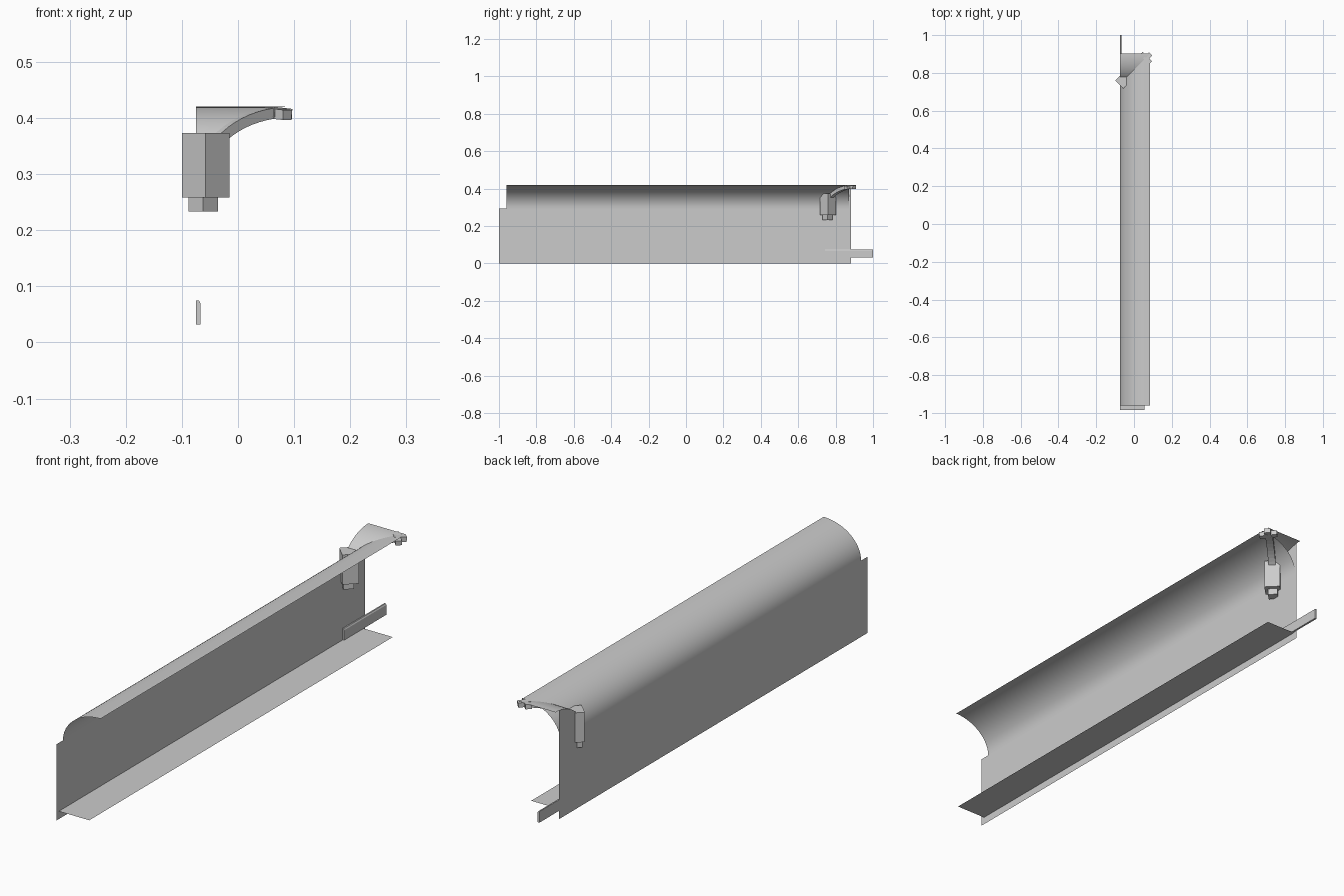
import bpy, math
from mathutils import Matrix, Vector

if "Cube" in bpy.data.objects:
    bpy.data.objects.remove(bpy.data.objects["Cube"])

XW, XE = -0.075, 0.085        # wall plane, free edge of the vault
Z0, Z1 = 0.294, 0.42          # springing line and crown
R = XE - XW
OFF = 0.8175                  # groin line: y = x + OFF
N = 20


def mesh(name, verts, faces, smooth=False):
    me = bpy.data.meshes.new(name)
    me.from_pydata([tuple(v) for v in verts], [], faces)
    me.update()
    ob = bpy.data.objects.new(name, me)
    bpy.context.collection.objects.link(ob)
    for p in me.polygons:
        p.use_smooth = smooth
    return ob


def box(name, size, loc, rot=0.0, tilt=0.0):
    m = (Matrix.Translation(loc) @ Matrix.Rotation(rot, 4, 'Z')
         @ Matrix.Rotation(tilt, 4, 'Y'))
    v = [m @ Vector((x * size[0] / 2, y * size[1] / 2, z * size[2] / 2))
         for x in (-1, 1) for y in (-1, 1) for z in (-1, 1)]
    f = [(0, 1, 3, 2), (4, 6, 7, 5), (0, 4, 5, 1),
         (2, 3, 7, 6), (0, 2, 6, 4), (1, 5, 7, 3)]
    return mesh(name, v, f)


def arc(t):
    """Point (x, z) on the quarter-round vault profile, t in 0..1."""
    a = t * math.pi / 2
    return XE - R * math.cos(a), Z0 + (Z1 - Z0) * math.sin(a)


def ribbon(name, left, right):
    n = len(left)
    return mesh(name, left + right,
                [(i, i + 1, n + i + 1, n + i) for i in range(n - 1)], True)


prof = [arc(i / N) for i in range(N + 1)]

# long quarter-round ceiling
ribbon("main_vault", [(x, -0.96, z) for x, z in prof],
       [(x, 0.872, z) for x, z in prof])

# short crossing vault, cut along the diagonal
ribbon("cross_vault", [(XW, x + OFF, z) for x, z in prof],
       [(x, x + OFF, z) for x, z in prof])

# side wall, rising under the crossing vault at its far end
mesh("wall", [(XW, -1, 0), (XW, 0.882, 0), (XW, 0.882, Z1 - 0.001)]
     + [(XW, x + OFF, z) for x, z in reversed(prof) if x + OFF < 0.88]
     + [(XW, -1, Z0)],
     [tuple(range(4 + sum(x + OFF < 0.88 for x, z in prof)))])

# floor strip
mesh("floor", [(XW, -0.985, 0.03), (0.055, -0.985, 0.03),
               (0.055, 0.865, 0.03), (XW, 0.865, 0.03)], [(0, 1, 2, 3)])

# skirting rail with a chamfered top edge
sec = [(XW, 0.032), (-0.067, 0.032), (-0.067, 0.07), (-0.07, 0.075), (XW, 0.075)]
k = len(sec)
mesh("skirting_rail", [(x, y, z) for y in (0.743, 1.0) for x, z in sec],
     [tuple(range(k)), tuple(range(2 * k - 1, k - 1, -1))]
     + [(i, k + i, k + (i + 1) % k, (i + 1) % k) for i in range(k)])

# corbel blocks, turned to the diagonal
Q = math.pi / 4
box("corbel", (0.06, 0.06, 0.115), (-0.0575, 0.76, 0.3155), Q)
box("corbel_foot", (0.037, 0.037, 0.025), (-0.062, 0.757, 0.2455), Q)

# diagonal rib below the groin
side = Vector((1, -1, 0)).normalized() * 0.014
verts, M = [], 8
for i in range(M + 1):
    t = 0.38 + 0.5 * i / M
    x, z = arc(t)
    p = Vector((x, x + OFF, z))
    a = t * math.pi / 2
    nrm = Vector((math.cos(a), math.cos(a), -1.7 * math.sin(a))).normalized() * 0.019
    verts += [p - side, p + side, p + side + nrm, p - side + nrm]
faces = [(0, 1, 2, 3), tuple(4 * M + j for j in (3, 2, 1, 0))]
for i in range(M):
    for j in range(4):
        n = (j + 1) % 4
        faces.append((4 * i + j, 4 * i + 4 + j, 4 * i + 4 + n, 4 * i + n))
mesh("diagonal_rib", verts, faces)

# crossed boss at the crown
box("boss_along", (0.045, 0.024, 0.018), (0.072, 0.884, 0.409), Q, 0.08)
box("boss_across", (0.068, 0.022, 0.018), (0.064, 0.878, 0.408), -Q, 0.08)
